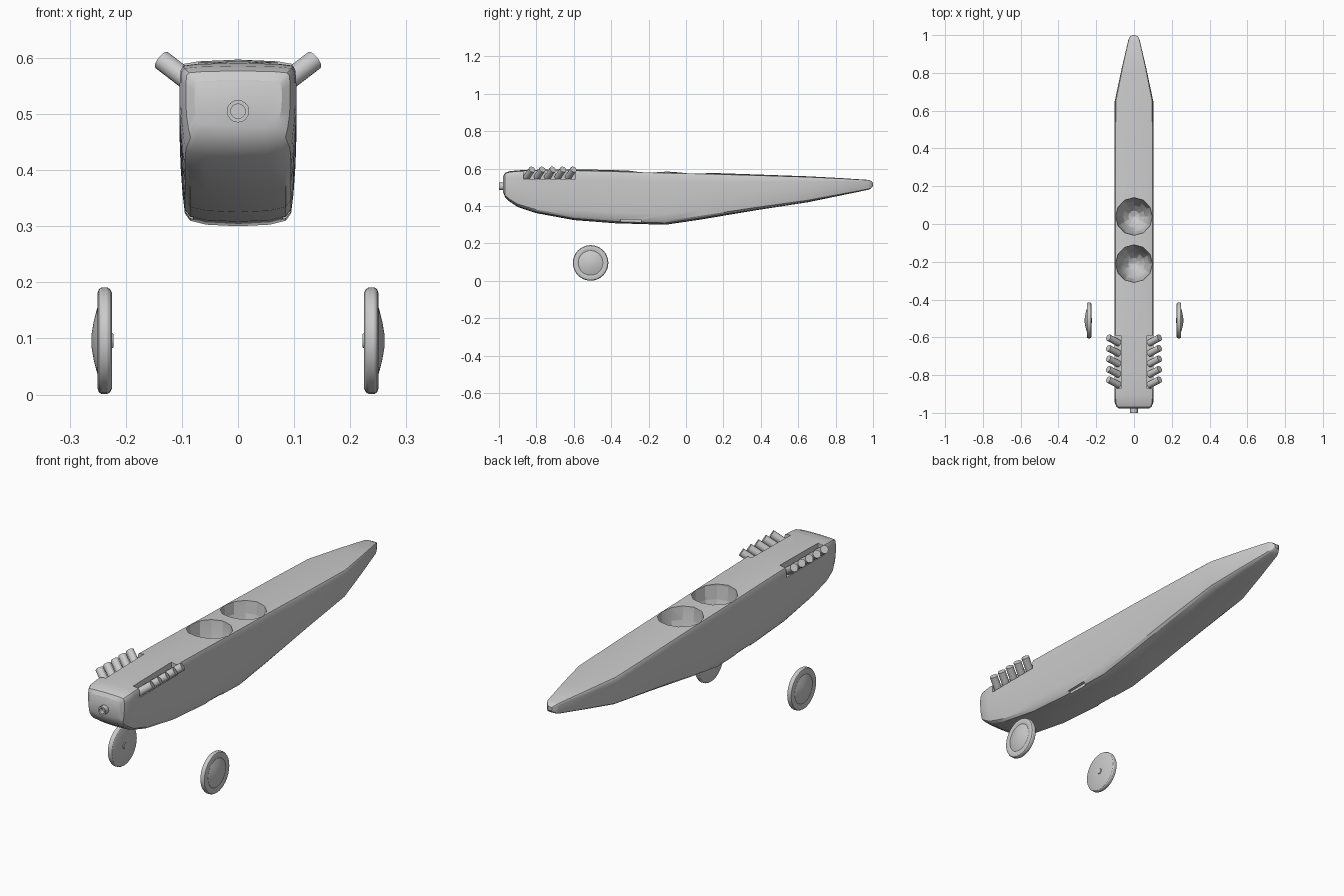
import bpy, bmesh, math
from mathutils import Vector, Matrix

if "Cube" in bpy.data.objects:
    bpy.data.objects.remove(bpy.data.objects["Cube"])

def finish(name, bm, angle=30, hidden=False):
    bmesh.ops.remove_doubles(bm, verts=bm.verts, dist=1e-5)
    bmesh.ops.recalc_face_normals(bm, faces=bm.faces)
    me = bpy.data.meshes.new(name)
    bm.to_mesh(me)
    bm.free()
    ob = bpy.data.objects.new(name, me)
    bpy.context.collection.objects.link(ob)
    ob.hide_render = hidden
    if not hidden:
        smooth(ob, angle)
    return ob

def smooth(ob, angle):
    bpy.ops.object.select_all(action='DESELECT')
    ob.select_set(True)
    bpy.context.view_layer.objects.active = ob
    bpy.ops.object.shade_smooth_by_angle(angle=math.radians(angle))

def lathe(name, profile, steps, matrix):
    """Spin (radius, height) points about local z, then place."""
    bm = bmesh.new()
    vs = [bm.verts.new((r, 0, h)) for r, h in profile]
    es = [bm.edges.new(p) for p in zip(vs, vs[1:])]
    bmesh.ops.spin(bm, geom=vs + es, cent=(0, 0, 0), axis=(0, 0, 1),
                   angle=2 * math.pi, steps=steps, use_duplicate=False)
    bmesh.ops.transform(bm, matrix=matrix, verts=bm.verts)
    return finish(name, bm)

def box(name, lo, hi):
    bm = bmesh.new()
    bmesh.ops.create_cube(bm, size=1)
    lo, hi = Vector(lo), Vector(hi)
    for v in bm.verts:
        v.co = Vector([(a + b) / 2 + c * (b - a) for a, b, c in zip(lo, hi, v.co)])
    return finish(name, bm, hidden=True)

# Fuselage stations: y, half width, bottom, top
stations = [(-.978, .078, .475, .56), (-.968, .093, .448, .577), (-.945, .102, .425, .586),
            (-.90, .104, .395, .591), (-.80, .104, .362, .594), (-.60, .104, .325, .597),
            (-.38, .104, .308, .592), (-.11, .104, .300, .584), (.08, .104, .328, .579),
            (.37, .104, .377, .569), (.65, .102, .420, .559), (.82, .066, .455, .550),
            (.975, .030, .487, .540), (.99, .022, .495, .534), (1.0, .010, .507, .524)]
# Half cross-section: width fraction, height fraction from belly to deck
section = [(0, 0), (.55, .01), (.82, .035), (.91, .08), (.95, .2), (.985, .38), (1, .55),
           (1, .8), (.985, .93), (.94, .972), (.7, .988), (0, 1)]
full = section + [(-x, z) for x, z in section[-2:0:-1]]
bm = bmesh.new()
rings = [[bm.verts.new((x * w, y, b + z * (t - b))) for x, z in full] for y, w, b, t in stations]
n = len(full)
for a, b in zip(rings, rings[1:]):
    for i in range(n):
        bm.faces.new((a[i], a[(i + 1) % n], b[(i + 1) % n], b[i]))
bm.faces.new(rings[0])
bm.faces.new(rings[-1])
fuselage = finish("fuselage", bm)

# Cutters: two cockpit bowls, exhaust recesses, belly slots
cutters = []
for i, y in enumerate((.04, -.21)):
    bm = bmesh.new()
    bmesh.ops.create_uvsphere(bm, u_segments=12, v_segments=10, radius=1)
    bmesh.ops.transform(bm, verts=bm.verts, matrix=Matrix.Translation((0, y, .58))
                        @ Matrix.Diagonal((.098, .1, .2, 1)))
    cutters.append(finish("cockpit_cutter", bm, hidden=True))
for s in (-1, 1):
    xs = sorted((s * .07, s * .2))
    cutters.append(box("recess_cutter", (xs[0], -.87, .545), (xs[1], -.59, .7)))
    xs = sorted((s * .08, s * .12))
    cutters.append(box("slot_cutter", (xs[0], -.35, .313), (xs[1], -.24, .327)))
for c in cutters:
    m = fuselage.modifiers.new("cut", 'BOOLEAN')
    m.operation, m.solver, m.object = 'DIFFERENCE', 'EXACT', c
    bpy.context.view_layer.objects.active = fuselage
    bpy.ops.object.modifier_apply(modifier=m.name)
    bpy.data.objects.remove(c)
smooth(fuselage, 30)

# Propeller shaft stub, hollow at the front
lathe("propeller_shaft", [(0, -.02), (.02, -.02), (.02, .025), (.013, .025), (.013, .005), (0, .005)],
      16, Matrix.Translation((0, -.975, .505)) @ Matrix.Rotation(math.pi / 2, 4, 'X'))

# Exhaust pipes and wheels on both sides
tyre = [(0, -.019), (.012, -.019), (.014, -.016), (.086, -.016), (.092, -.013), (.095, -.008),
        (.095, .002), (.092, .007), (.086, .009), (.072, .009), (.066, .007),
        (.058, .010), (.035, .016), (.012, .020), (0, .020)]
for s in (-1, 1):
    side = "right" if s > 0 else "left"
    for i in range(5):
        y = -.835 + i * .0555
        a, b = Vector((s * .08, y - .018, .553)), Vector((s * .136, y + .012, .596))
        d = b - a
        place = Matrix.Translation(a) @ d.to_track_quat('Z', 'Y').to_matrix().to_4x4()
        lathe(f"exhaust_pipe_{side}_{i + 1}", [(0, 0), (.018, 0), (.018, d.length), (0, d.length)], 14, place)
    lathe(f"wheel_{side}", tyre, 32, Matrix.Translation((s * .241, -.51, .096))
          @ Matrix.Rotation(s * math.pi / 2, 4, 'Y'))
